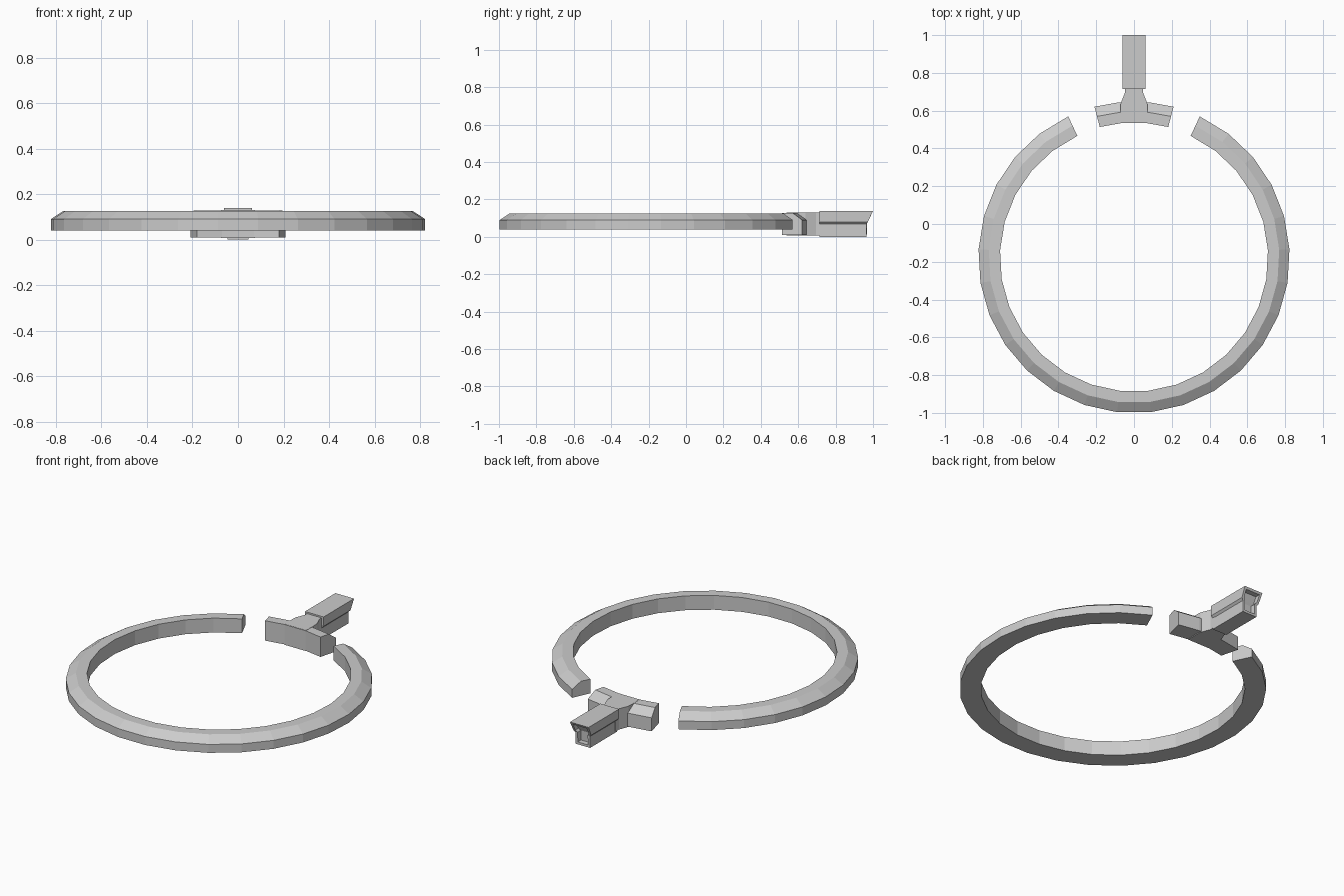
import bpy, bmesh
from math import sin, cos, radians

if "Cube" in bpy.data.objects:
    bpy.data.objects.remove(bpy.data.objects["Cube"])

CENTRE_Y = -0.177


def finish(name, bm):
    bmesh.ops.recalc_face_normals(bm, faces=bm.faces)
    me = bpy.data.meshes.new(name)
    bm.to_mesh(me)
    bm.free()
    ob = bpy.data.objects.new(name, me)
    bpy.context.collection.objects.link(ob)
    return ob


def bridge(bm, loops):
    n = len(loops[0])
    for a, b in zip(loops, loops[1:]):
        for i in range(n):
            j = (i + 1) % n
            bm.faces.new((a[i], a[j], b[j], b[i]))


def arc(name, profile, angles):
    """Sweep a closed (radius, z) profile; angles in degrees from +y."""
    bm = bmesh.new()
    loops = [[bm.verts.new((r * sin(radians(a)), CENTRE_Y + r * cos(radians(a)), z))
              for r, z in profile] for a in angles]
    bridge(bm, loops)
    bm.faces.new(loops[0])
    bm.faces.new(loops[-1])
    return finish(name, bm)


# Main open ring with a chamfered outer top edge
N = 25
arc("open_ring", [(0.71, 0.04), (0.824, 0.04), (0.824, 0.09), (0.77, 0.125), (0.71, 0.125)],
    [25 + 310 * i / N for i in range(N + 1)])

# Short arc-shaped clasp sitting in the gap
arc("clasp_arc", [(0.714, 0.01), (0.825, 0.01), (0.825, 0.09), (0.772, 0.128), (0.714, 0.128)],
    [-14.7, -5.6, 5.6, 14.7])

# Neck narrowing from the clasp to the stem
half = [(0.07, 0.537), (0.072, 0.6), (0.07, 0.64), (0.048, 0.695), (0.048, 0.73)]
plan = half + [(-x, y) for x, y in reversed(half)]
bm = bmesh.new()
loops = [[bm.verts.new((x, y, z)) for x, y in plan] for z in (0.006, 0.129)]
bridge(bm, loops)
for l in loops:
    bm.faces.new(l)
finish("clasp_neck", bm)

# Stem: wide head over a narrower body, slanted hollow end
rows = [(0.061, 0.138, 1.0), (0.058, 0.08, 0.972), (0.047, 0.068, 0.966), (0.047, 0.0, 0.966)]
bm = bmesh.new()


def end_loop(back):
    pts = [(x, y if back else 0.715, z) for x, z, y in [(r[0], r[1], r[2]) for r in rows]]
    return [bm.verts.new(p) for p in pts] + [bm.verts.new((-x, y, z)) for x, y, z in reversed(pts)]


front, back = end_loop(False), end_loop(True)
bridge(bm, [front, back])
bm.faces.new(front)
end_faces = [bm.faces.new((back[i], back[i + 1], back[6 - i], back[7 - i])) for i in range(3)]
bmesh.ops.recalc_face_normals(bm, faces=bm.faces)
bmesh.ops.inset_region(bm, faces=end_faces, thickness=0.014, use_even_offset=True)
inner = bmesh.ops.extrude_face_region(bm, geom=end_faces)["geom"]
bmesh.ops.translate(bm, vec=(0, -0.03, 0),
                    verts=[g for g in inner if isinstance(g, bmesh.types.BMVert)])
bmesh.ops.delete(bm, geom=[f for f in end_faces if f.is_valid], context='FACES')
finish("clasp_stem", bm)
